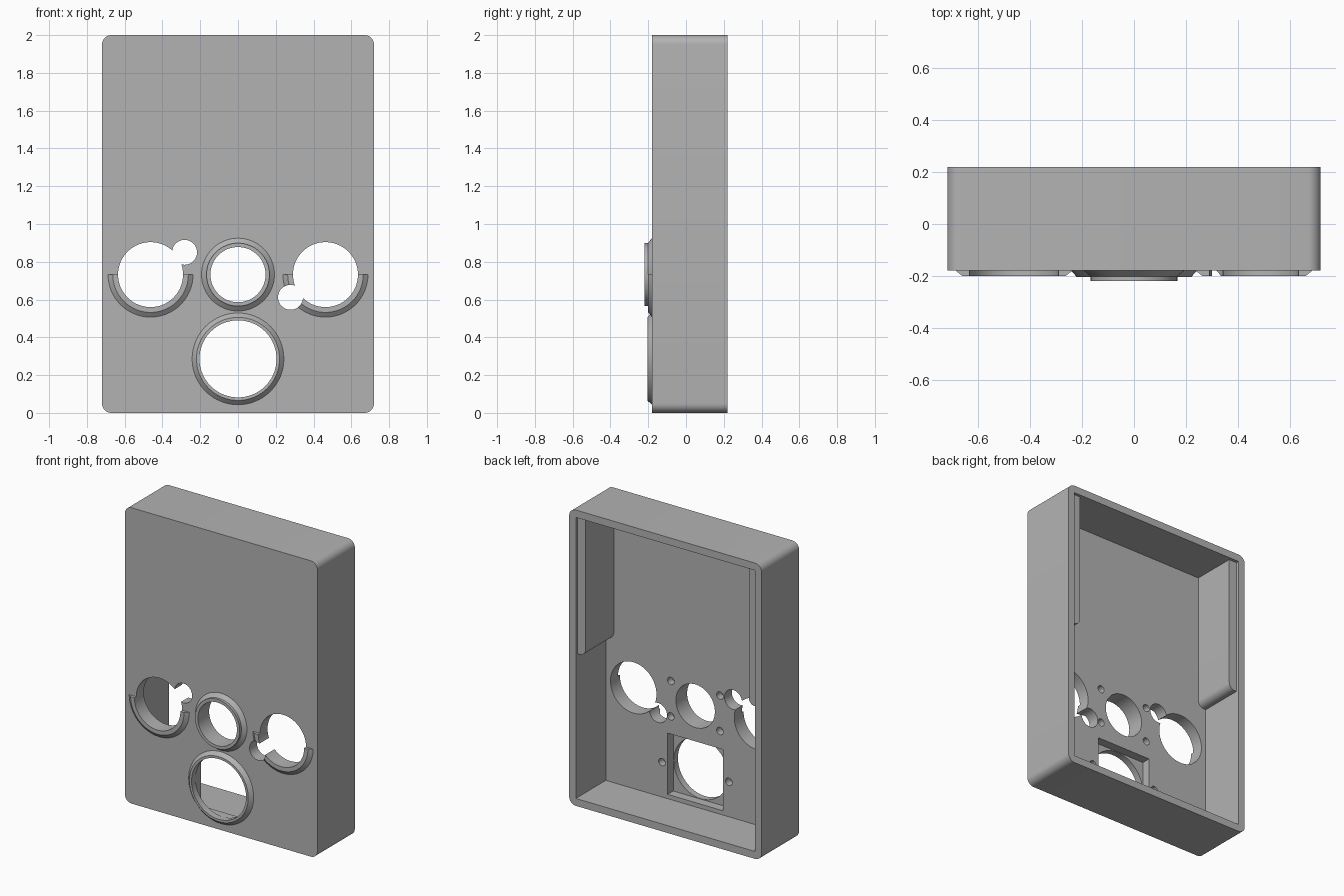
import bpy, bmesh, math
from mathutils import Vector

if "Cube" in bpy.data.objects:
    bpy.data.objects.remove(bpy.data.objects["Cube"])

FRONT, FLOOR, BACK = -0.18, -0.10, 0.22
HALF_W, HEIGHT, WALL = 0.72, 2.0, 0.05

grey = bpy.data.materials.new("plain grey")
grey.use_nodes = True
grey.diffuse_color = (0.45, 0.45, 0.45, 1)
grey.node_tree.nodes["Principled BSDF"].inputs["Base Color"].default_value = grey.diffuse_color


def finish(name, bm):
    bmesh.ops.recalc_face_normals(bm, faces=bm.faces)
    mesh = bpy.data.meshes.new(name)
    bm.to_mesh(mesh)
    bm.free()
    mesh.materials.append(grey)
    obj = bpy.data.objects.new(name, mesh)
    bpy.context.collection.objects.link(obj)
    return obj


def prism(name, points, y0, y1):
    """Extrude an outline in x and z from y0 to y1."""
    bm = bmesh.new()
    face = bm.faces.new([bm.verts.new((x, y0, z)) for x, z in points])
    out = bmesh.ops.extrude_face_region(bm, geom=[face])
    verts = [v for v in out["geom"] if isinstance(v, bmesh.types.BMVert)]
    bmesh.ops.translate(bm, verts=verts, vec=(0, y1 - y0, 0))
    return finish(name, bm)


def rect(x0, x1, z0, z1):
    return [(x0, z0), (x1, z0), (x1, z1), (x0, z1)]


def circle(x, z, r, n=64):
    return [(x + r * math.cos(math.tau * i / n), z + r * math.sin(math.tau * i / n))
            for i in range(n)]


def rounded_rect(x0, x1, z0, z1, r, n=8):
    pts = []
    for q, (cx, cz) in enumerate([(x1 - r, z1 - r), (x0 + r, z1 - r),
                                  (x0 + r, z0 + r), (x1 - r, z0 + r)]):
        for i in range(n + 1):
            a = (q + i / n) * math.pi / 2
            pts.append((cx + r * math.cos(a), cz + r * math.sin(a)))
    return pts


def collar(name, x, z, profile, half=False, n=64):
    """Turn a closed (radius, y) profile about the y axis; half keeps the lower side."""
    bm = bmesh.new()
    steps = n // 2 + 1 if half else n
    rings = []
    for i in range(steps):
        a = math.pi + math.tau * i / n
        rings.append([bm.verts.new((x + r * math.cos(a), y, z + r * math.sin(a)))
                      for r, y in profile])
    for i in range(steps - 1 if half else steps):
        a, b = rings[i], rings[(i + 1) % steps]
        for j in range(len(profile)):
            k = (j + 1) % len(profile)
            bm.faces.new((a[j], a[k], b[k], b[j]))
    if half:
        bm.faces.new(rings[0])
        bm.faces.new(rings[-1])
    return finish(name, bm)


def cut(obj, points, y0, y1):
    cutter = prism("cutter", points, y0, y1)
    cutter.hide_render = True
    mod = obj.modifiers.new("cut", "BOOLEAN")
    mod.operation, mod.solver, mod.object = "DIFFERENCE", "EXACT", cutter
    bpy.context.view_layer.objects.active = obj
    bpy.ops.object.modifier_apply(modifier=mod.name)
    bpy.data.objects.remove(cutter)


parts = []

# Case: rounded tray, open at the back
case = prism("case", rounded_rect(-HALF_W, HALF_W, 0, HEIGHT, 0.05), FRONT, BACK)
inner = HALF_W - WALL
cut(case, rect(-inner, inner, WALL, HEIGHT - WALL), FLOOR, BACK + 0.1)
parts.append(case)

# Square pocket behind the lower opening
LOW_Z, MID_Z = 0.286, 0.732
cut(case, rect(-0.207, 0.207, LOW_Z - 0.207, LOW_Z + 0.207), -0.16, 0)

# Openings through the front panel
side_x, side_r = 0.463, 0.172
notches = {-1: (-0.283, 0.85), 1: (0.278, 0.612)}
cut(case, circle(0, LOW_Z, 0.204), -0.3, 0)
cut(case, circle(0, MID_Z, 0.146), -0.3, 0)
for s, (nx, nz) in notches.items():
    cut(case, circle(s * side_x, MID_Z, side_r), -0.3, 0)
    cut(case, circle(nx, nz, 0.066, 32), -0.3, 0)

# Blind screw holes inside
for s in (-1, 1):
    for x, z in ((0.184, MID_Z - 0.12), (0.184, MID_Z + 0.12), (0.25, LOW_Z)):
        cut(case, circle(s * x, z, 0.025, 24), -0.15, 0)

# Raised collars around the two central openings
parts.append(collar("lower_collar", 0, LOW_Z, [
    (0.204, FRONT), (0.204, -0.205), (0.22, -0.205), (0.243, FRONT)]))
parts.append(collar("centre_collar", 0, MID_Z, [
    (0.146, FRONT), (0.146, -0.22), (0.167, -0.22), (0.167, -0.202), (0.193, FRONT)]))

# Half collars below the side openings, and thick rails inside the side walls
for s, side in ((-1, "right"), (1, "left")):
    half = collar(side + "_half_collar", s * side_x, MID_Z, [
        (side_r, FRONT), (side_r, -0.2), (0.2, -0.2), (0.225, FRONT)], half=True)
    cut(half, circle(*notches[s], 0.066, 32), -0.3, 0)
    parts.append(half)

    rail_in, rail_z, r = inner - 0.06, 1.02, 0.045
    arc = [(rail_in + r - r * math.sin(i * math.pi / 16),
            rail_z + r - r * math.cos(i * math.pi / 16)) for i in range(9)]
    outline = [(inner, rail_z)] + arc + [(rail_in, HEIGHT - WALL), (inner, HEIGHT - WALL)]
    parts.append(prism(side + "_rail", [(s * x, z) for x, z in outline], FLOOR, 0.2))

# Smooth round walls, keep hard edges
for obj in parts:
    bpy.ops.object.select_all(action="DESELECT")
    obj.select_set(True)
    bpy.context.view_layer.objects.active = obj
    bpy.ops.object.shade_smooth_by_angle(angle=math.radians(30))
